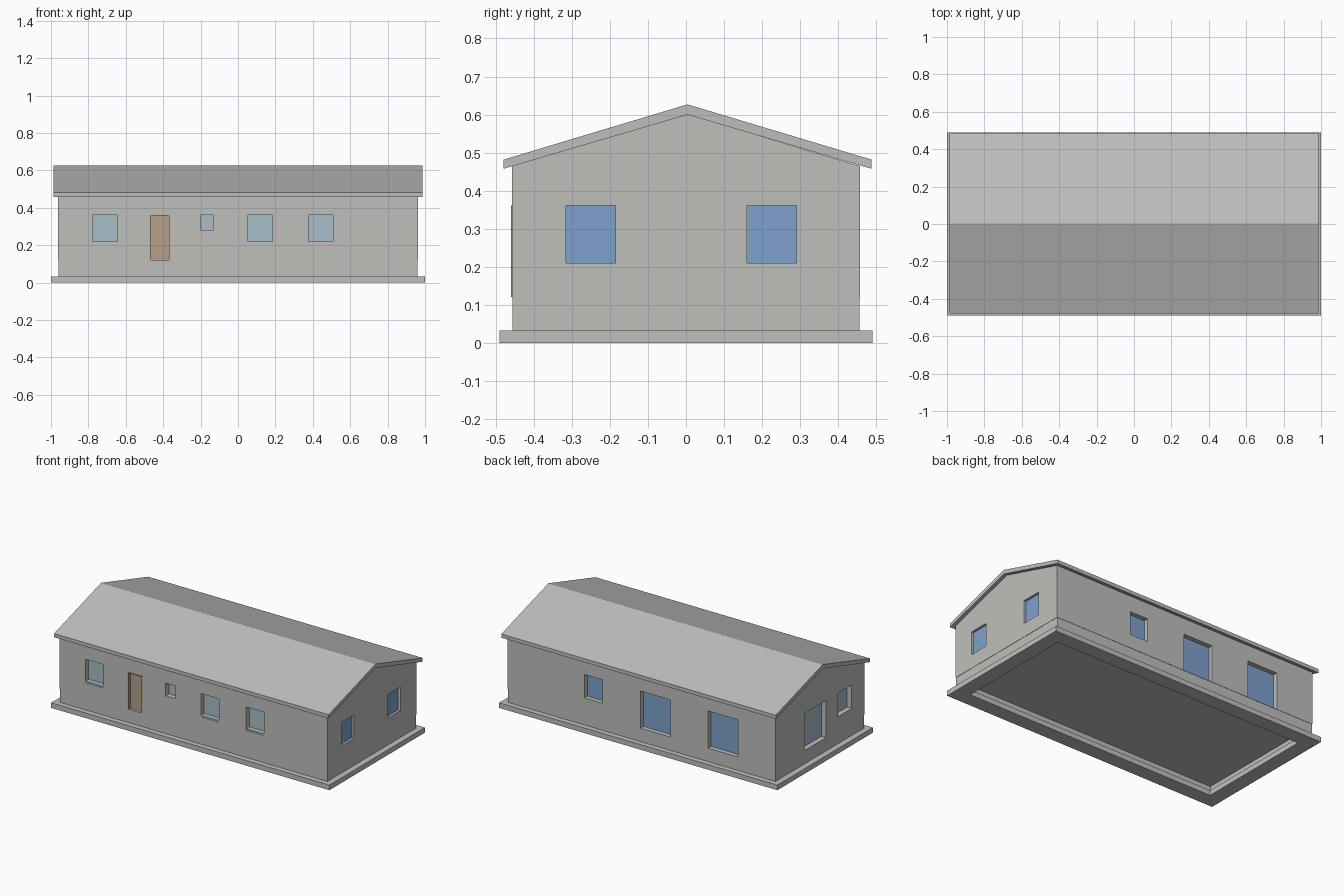
import bpy, bmesh

cube = bpy.data.objects.get("Cube")
if cube:
    bpy.data.objects.remove(cube, do_unlink=True)


def material(name, r, g, b):
    m = bpy.data.materials.new(name)
    m.use_nodes = True
    m.diffuse_color = (r, g, b, 1)
    m.node_tree.nodes["Principled BSDF"].inputs["Base Color"].default_value = (r, g, b, 1)
    return m


plaster = material("grey_plaster", 0.52, 0.52, 0.5)
roofing = material("grey_roofing", 0.515, 0.52, 0.505)
pale_glass = material("pale_glass", 0.39, 0.51, 0.59)
blue_glass = material("blue_glass", 0.21, 0.36, 0.61)
wood = material("brown_wood", 0.46, 0.35, 0.25)


def finish(name, bm, mat):
    bmesh.ops.recalc_face_normals(bm, faces=bm.faces)
    mesh = bpy.data.meshes.new(name)
    bm.to_mesh(mesh)
    bm.free()
    mesh.materials.append(mat)
    obj = bpy.data.objects.new(name, mesh)
    bpy.context.collection.objects.link(obj)
    return obj


def boxes(name, bounds, mat):
    """One object made of boxes, each given as x, y and z ranges."""
    bm = bmesh.new()
    for rng in bounds:
        made = bmesh.ops.create_cube(bm, size=1)
        for v in made["verts"]:
            v.co = [lo + (c + 0.5) * (hi - lo) for c, (lo, hi) in zip(v.co, rng)]
    return finish(name, bm, mat)


def block(hx, hy, z0, z1):
    """Ranges of a box centred on the house."""
    return ((-hx, hx), (-hy, hy), (z0, z1))


def prism(name, profile, half, mat):
    """A y-z profile extruded along x."""
    bm = bmesh.new()
    face = bm.faces.new([bm.verts.new((-half, y, z)) for y, z in profile])
    made = bmesh.ops.extrude_face_region(bm, geom=[face])
    for v in made["geom"]:
        if isinstance(v, bmesh.types.BMVert):
            v.co.x = half
    return finish(name, bm, mat)


def carve(obj, bounds):
    """Cut boxes out of an object."""
    cutter = boxes("cutter", bounds, plaster)
    cutter.hide_render = True
    mod = obj.modifiers.new("cut", "BOOLEAN")
    mod.operation = "DIFFERENCE"
    mod.solver = "EXACT"
    mod.object = cutter
    bpy.context.view_layer.objects.active = obj
    bpy.ops.object.modifier_apply(modifier=mod.name)
    bpy.data.objects.remove(cutter, do_unlink=True)


# Footing ring, plinth walls standing on it, and the floor slab between them
footing = boxes("footing", [block(1, 0.49, 0, 0.033)], plaster)
carve(footing, [block(0.905, 0.395, -0.1, 0.1)])
plinth = boxes("plinth", [block(0.961, 0.455, 0.033, 0.12)], plaster)
carve(plinth, [block(0.94, 0.433, 0, 0.088)])

# Hollow walls with gables
WX, WY, THICK = 0.963, 0.457, 0.045
walls = prism("walls", [(-WY, 0.12), (WY, 0.12), (WY, 0.465), (0.004, 0.601), (-WY, 0.465)], WX, plaster)
carve(walls, [block(WX - THICK, WY - THICK, 0, 1)])

# Roof slab with vertical eaves
prism("roof", [(-0.479, 0.458), (0.004, 0.6), (0.487, 0.458),
               (0.487, 0.482), (0.004, 0.627), (-0.479, 0.482)], 0.986, roofing)

# Openings: side, range along the wall, sill height
TOP, LOW, FLOOR = 0.362, 0.21, 0.121
openings = [
    ("front", -0.777, -0.645, LOW), ("front", -0.2, -0.13, 0.28),
    ("front", 0.053, 0.184, LOW), ("front", 0.378, 0.508, LOW),
    ("back", 0.28, 0.41, LOW), ("back", -0.207, 0.007, FLOOR),
    ("back", -0.695, -0.477, FLOOR),
    ("right_end", -0.315, -0.185, LOW), ("right_end", 0.16, 0.29, LOW),
    ("left_end", -0.06, 0.157, FLOOR), ("left_end", -0.325, -0.185, LOW),
]
DOOR_L, DOOR_R = -0.471, -0.365
sides = {  # along x, outward sign, recess depth, glass
    "front": (True, -1, 0.033, pale_glass), "back": (True, 1, 0.03, blue_glass),
    "right_end": (False, 1, 0.015, blue_glass), "left_end": (False, -1, 0.033, pale_glass),
}


def wall_box(side, lo, hi, z0, z1, inner, outer):
    """Box on a wall; inner and outer are distances from the wall face."""
    along_x, sign, _, _ = sides[side]
    face = WY if along_x else WX
    depth = tuple(sorted((sign * (face + inner), sign * (face + outer))))
    return ((lo, hi), depth, (z0, z1)) if along_x else (depth, (lo, hi), (z0, z1))


holes = openings + [("front", DOOR_L, DOOR_R, FLOOR)]
carve(walls, [wall_box(s, lo, hi, z, TOP, -THICK - 0.02, 0.05) for s, lo, hi, z in holes])

# Glass inside each opening
for side, (_, _, depth, glass) in sides.items():
    boxes(side + "_glass", [wall_box(s, lo, hi, z, TOP, -depth - 0.008, -depth)
                            for s, lo, hi, z in openings if s == side], glass)

# Sill slabs under the larger front windows
boxes("front_sills", [wall_box(s, lo, hi, z, z + 0.01, -0.033, -0.003)
                      for s, lo, hi, z in openings if s == "front" and z == LOW], plaster)

# Front door leaf set into a slim proud frame
RIM = 0.005
boxes("front_door", [wall_box("front", DOOR_L, DOOR_R, FLOOR, TOP, -0.026, -0.018)], wood)
boxes("door_frame", [
    wall_box("front", DOOR_L, DOOR_L + RIM, FLOOR, TOP, -0.018, 0.003),
    wall_box("front", DOOR_R - RIM, DOOR_R, FLOOR, TOP, -0.018, 0.003),
    wall_box("front", DOOR_L + RIM, DOOR_R - RIM, TOP - RIM, TOP, -0.018, 0.003),
], wood)
